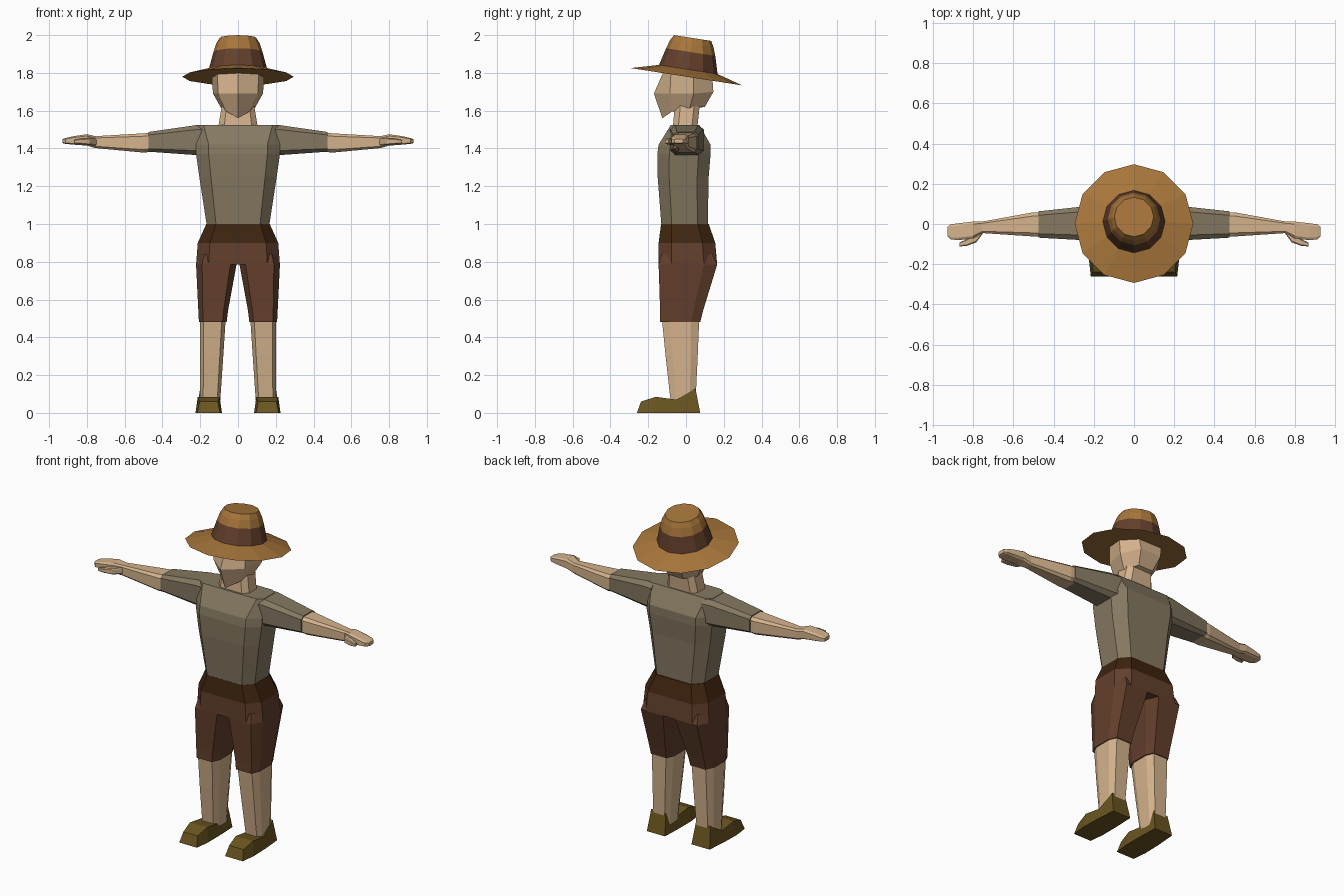
import bpy, bmesh, math


def material(name, rgb):
    m = bpy.data.materials.new(name)
    m.diffuse_color = (*rgb, 1)
    return m


SKIN = material("skin", (0.66, 0.45, 0.265))
SHIRT = material("shirt_olive_grey", (0.235, 0.19, 0.12))
SHORTS = material("shorts_brown", (0.126, 0.05, 0.025))
BELT = material("belt_dark_brown", (0.05, 0.018, 0.005))
HAT = material("hat_tan", (0.39, 0.18, 0.043))
SHOE = material("shoe_olive_brown", (0.145, 0.092, 0.015))


def loft(name, rings, mats, mirror=False):
    """Skin closed rings; mats gives one material per span between rings."""
    bm = bmesh.new()
    used = list(dict.fromkeys(mats))
    vs = [[bm.verts.new(p) for p in r] for r in rings]
    n = len(rings[0])
    for k in range(len(rings) - 1):
        for i in range(n):
            j = (i + 1) % n
            f = bm.faces.new((vs[k][i], vs[k][j], vs[k + 1][j], vs[k + 1][i]))
            f.material_index = used.index(mats[k])
    bm.faces.new(vs[0]).material_index = used.index(mats[0])
    bm.faces.new(vs[-1]).material_index = used.index(mats[-1])
    bmesh.ops.recalc_face_normals(bm, faces=bm.faces)
    me = bpy.data.meshes.new(name)
    bm.to_mesh(me)
    bm.free()
    for m in used:
        me.materials.append(m)
    ob = bpy.data.objects.new(name, me)
    bpy.context.collection.objects.link(ob)
    if mirror:
        ob.modifiers.new("mirror", 'MIRROR').use_mirror_merge = False
    return ob


def section(u0, u1, v0, v1, cu=0.3, cv=0.45):
    """Chamfered rectangle; cu and cv are chamfers as part of the half size."""
    a, b = cu * (u1 - u0) / 2, cv * (v1 - v0) / 2
    return [(u0 + a, v0), (u1 - a, v0), (u1, v0 + b), (u1, v1 - b),
            (u1 - a, v1), (u0 + a, v1), (u0, v1 - b), (u0, v0 + b)]


def level(z, x0, x1, y0, y1, cu=0.3, cv=0.45):
    return [(x, y, z) for x, y in section(x0, x1, y0, y1, cu, cv)]


def across(x, y0, y1, z0, z1, c=0.3):
    return [(x, y, z) for y, z in section(y0, y1, z0, z1, c, c)]


# Shirt body
loft("shirt_body", [
    level(0.99, -0.165, 0.165, -0.13, 0.115),
    level(1.25, -0.205, 0.205, -0.15, 0.12),
    level(1.37, -0.222, 0.222, -0.152, 0.13),
    level(1.42, -0.222, 0.222, -0.145, 0.13),
    level(1.525, -0.215, 0.215, -0.08, 0.07, 0.15, 0.3),
], [SHIRT] * 4)

# Belt and hips
loft("belt_and_hips", [
    level(0.785, -0.222, 0.222, -0.145, 0.165),
    level(0.90, -0.213, 0.213, -0.145, 0.155),
    level(1.00, -0.168, 0.168, -0.132, 0.12),
], [SHORTS, BELT])

# Shorts legs and bare legs
loft("shorts_leg", [
    level(0.48, 0.06, 0.207, -0.137, 0.075),
    level(0.54, 0.053, 0.21, -0.137, 0.09),
    level(0.785, 0.008, 0.222, -0.145, 0.165),
    level(0.84, 0.0, 0.21, -0.13, 0.14),
], [SHORTS] * 3, True)
loft("lower_leg", [
    level(0.05, 0.095, 0.2, -0.08, 0.05),
    level(0.30, 0.078, 0.202, -0.108, 0.062),
    level(0.50, 0.065, 0.202, -0.128, 0.07),
], [SKIN] * 2, True)

# Shoes: sole y, upper y, upper z, sole x range
shoe = []
for yb, yt, zt, x0, x1 in [(-0.26, -0.238, 0.06, 0.095, 0.215),
                           (-0.17, -0.16, 0.085, 0.085, 0.225),
                           (-0.05, -0.05, 0.07, 0.085, 0.222),
                           (0.075, 0.05, 0.13, 0.09, 0.212)]:
    shoe.append([(x0, yb, 0), (x1, yb, 0),
                 (x1 - 0.012, yt, zt), (x0 + 0.012, yt, zt)])
loft("shoe", shoe, [SHOE] * 3, True)

# Sleeves, forearms with hands, thumbs
loft("sleeve", [
    across(0.17, -0.085, 0.095, 1.365, 1.523),
    across(0.225, -0.082, 0.09, 1.365, 1.523),
    across(0.475, -0.068, 0.063, 1.383, 1.487),
], [SHIRT] * 2, True)
loft("forearm_and_hand", [
    across(0.46, -0.063, 0.058, 1.382, 1.482),
    across(0.50, -0.062, 0.058, 1.378, 1.48),
    across(0.755, -0.045, 0.012, 1.402, 1.465),
    across(0.80, -0.072, 0.012, 1.415, 1.475),
    across(0.87, -0.08, 0.004, 1.42, 1.465),
    across(0.912, -0.077, -0.002, 1.424, 1.455),
    across(0.928, -0.06, -0.015, 1.428, 1.45),
], [SKIN] * 6, True)
loft("thumb", [
    across(0.75, -0.045, -0.01, 1.415, 1.45),
    across(0.785, -0.092, -0.045, 1.418, 1.455),
    across(0.83, -0.108, -0.075, 1.423, 1.452),
    across(0.868, -0.112, -0.092, 1.428, 1.445),
], [SKIN] * 3, True)

# Neck
loft("neck", [
    level(1.50, -0.108, 0.108, -0.07, 0.062),
    level(1.53, -0.102, 0.102, -0.068, 0.062),
    level(1.65, -0.082, 0.082, -0.058, 0.075),
], [SKIN] * 2)


# Head, with a ridge down the middle of the face
def head_ring(front, *side):
    return [front, *side, *[(-x, y, z) for x, y, z in reversed(side)]]


loft("head", [
    head_ring((0, -0.125, 1.56), (0.06, -0.075, 1.595),
              (0.09, 0.02, 1.615), (0.05, 0.1, 1.62)),
    head_ring((0, -0.17, 1.69), (0.105, -0.085, 1.69),
              (0.132, 0.04, 1.69), (0.07, 0.145, 1.70)),
    head_ring((0, -0.12, 1.805), (0.11, -0.08, 1.80),
              (0.14, 0.04, 1.785), (0.08, 0.14, 1.77)),
], [SKIN] * 2)


# Tilted hat
def hat_ring(r, yc, z):
    ring = []
    for i in range(12):
        a = math.tau * i / 12
        y = yc + r * math.cos(a)
        ring.append((r * math.sin(a), y, z - 0.155 * y))
    return ring


loft("hat", [
    hat_ring(0.295, 0.002, 1.78),
    hat_ring(0.155, 0.012, 1.82),
    hat_ring(0.13, 0.025, 1.914),
    hat_ring(0.115, 0.03, 1.96),
    hat_ring(0.098, 0.035, 1.99),
], [HAT, SHORTS, HAT, HAT])
